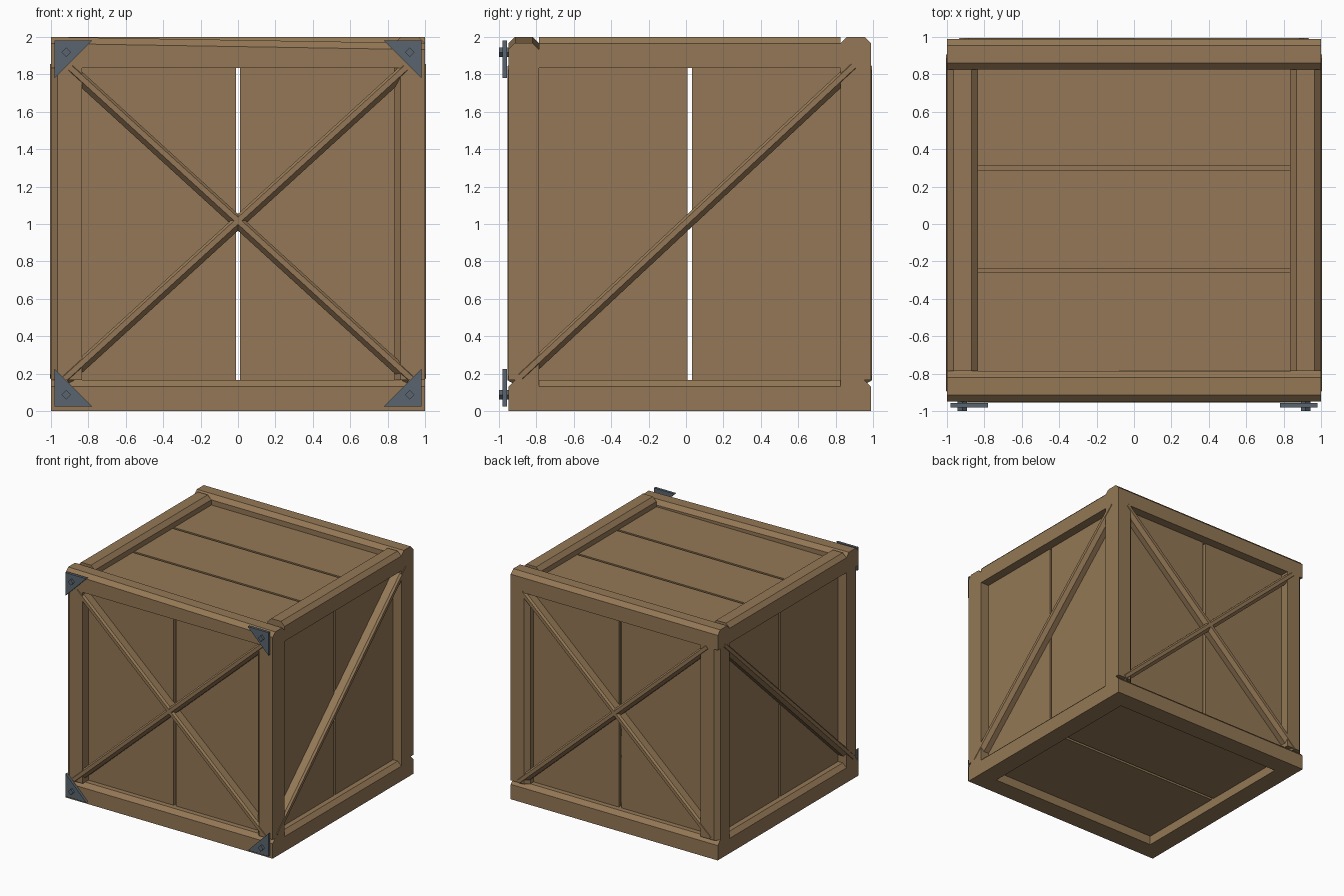
import bpy, bmesh, math
from mathutils import Vector

if "Cube" in bpy.data.objects:
    bpy.data.objects.remove(bpy.data.objects["Cube"])


def material(name, rgb):
    m = bpy.data.materials.new(name)
    m.diffuse_color = (*rgb, 1)
    m.use_nodes = True
    m.node_tree.nodes["Principled BSDF"].inputs["Base Color"].default_value = m.diffuse_color
    return m


WOOD = material("brown wood", (0.295, 0.187, 0.092))
STEEL = material("slate steel", (0.102, 0.13, 0.158))

# outer limits of the frame, timber width, chamfer
X0, X1, Y0, Y1, TOP = -1.0, 1.0, -0.95, 0.99, 2.0
W, C = 0.165, 0.035
YM = (Y0 + Y1) / 2


def prism(name, profile, start, end, place, mat=WOOD):
    """Extrude a (u, v) profile from start to end; place maps (u, v, w) to xyz."""
    bm = bmesh.new()
    a = [bm.verts.new(place(u, v, start)) for u, v in profile]
    b = [bm.verts.new(place(u, v, end)) for u, v in profile]
    bm.faces.new(a)
    bm.faces.new(b)
    n = len(a)
    for i in range(n):
        bm.faces.new((a[i], a[(i + 1) % n], b[(i + 1) % n], b[i]))
    bmesh.ops.recalc_face_normals(bm, faces=bm.faces)
    mesh = bpy.data.meshes.new(name)
    bm.to_mesh(mesh)
    bm.free()
    mesh.materials.append(mat)
    ob = bpy.data.objects.new(name, mesh)
    bpy.context.collection.objects.link(ob)
    return ob


def box(name, x, y, z):
    return prism(name, [(x[0], y[0]), (x[1], y[0]), (x[1], y[1]), (x[0], y[1])],
                 z[0], z[1], lambda u, v, w: (u, v, w))


# timber sections: u runs inward from the outer face, v runs up
top_section = [(0, TOP - W), (W, TOP - W), (W, TOP - C), (W - C, TOP), (C, TOP), (0, TOP - C)]
base_section = [(0, 0), (W, 0), (W, W), (C, W), (0, W - C)]

# horizontal rails
for side, y, s in (("front", Y0, 1), ("back", Y1, -1)):
    sag = 0.033 if side == "front" else 0
    prism(side + "_top_rail", top_section, X0, X1,
          lambda u, v, w: (w, y + s * u, v - (sag * (w + 1) / 2 if v > 1.9 else 0)))
    prism(side + "_base_rail", base_section, X0, X1, lambda u, v, w: (w, y + s * u, v))
for side, x, s in (("left", X0, 1), ("right", X1, -1)):
    prism(side + "_top_rail", top_section, Y0 + W, Y1 - W, lambda u, v, w: (x + s * u, w, v))
    prism(side + "_base_rail", base_section, Y0 + W, Y1 - W, lambda u, v, w: (x + s * u, w, v))

# corner posts, each chamfered on its outward left edge
for side, y, s in (("front", Y0, 1), ("back", Y1, -1)):
    for hand, x in (("left", X0), ("right", X1 - W)):
        section = [(C, 0), (W, 0), (W, W), (0, W), (0, C)]
        prism(side + "_" + hand + "_post", section, W, TOP - W,
              lambda u, v, w: (x + u, y + s * v, w))

# recessed boards with gaps
REC, T, GAP = 0.08, 0.03, 0.012
low, high = 0.08, 1.92
for side, y in (("front", Y0 + REC), ("back", Y1 - REC - T)):
    box(side + "_board_left", (-0.9, -GAP), (y, y + T), (low, high))
    box(side + "_board_right", (GAP, 0.9), (y, y + T), (low, high))
for side, x in (("left", X0 + REC), ("right", X1 - REC - T)):
    box(side + "_board_front", (x, x + T), (Y0 + 0.1, YM - GAP), (low, high))
    box(side + "_board_back", (x, x + T), (YM + GAP, Y1 - 0.1), (low, high))
for i, (a, b) in enumerate(((Y0 + 0.1, -0.26), (-0.24, 0.29), (0.31, Y1 - 0.1))):
    box("lid_board_%d" % i, (-0.9, 0.9), (a, b), (TOP - REC - T, TOP - REC))
for i, (a, b) in enumerate(((Y0 + 0.1, YM - GAP), (YM + GAP, Y1 - 0.1))):
    box("floor_board_%d" % i, (-0.9, 0.9), (a, b), (REC, REC + T))


# diagonal braces, slightly proud of the frame
def brace(name, p, q, wall):
    """p, q are (h, z) ends; wall maps (h, depth, z) to xyz, depth positive inward."""
    p, q = Vector(p), Vector(q)
    d = (q - p).normalized()
    n = Vector((-d.y, d.x)) if d.x > 0 else Vector((d.y, -d.x))
    section = [(-0.033, 0.085), (-0.033, 0.03), (-0.008, -0.004),
               (0.02, -0.004), (0.033, 0.012), (0.033, 0.085)]

    def place(u, v, w):
        c = p + d * w + n * u
        return wall(c.x, v, c.y)
    prism(name, section, 0, (q - p).length, place)


for side, y, s in (("front", Y0, 1), ("back", Y1, -1)):
    wall = lambda h, v, z: (h, y + s * v, z)
    brace(side + "_brace_falling", (-0.9, 1.83), (0.92, 0.17), wall)
    brace(side + "_brace_rising", (-0.92, 0.17), (0.9, 1.83), wall)
for side, x, s in (("left", X0, 1), ("right", X1, -1)):
    brace(side + "_brace", (-0.88, 0.18), (0.9, 1.84), lambda h, v, z: (x + s * v, h, z))

# steel corner brackets with square bolts
for sx, hand in ((-1, "left"), (1, "right")):
    for sz, level in ((-1, "lower"), (1, "upper")):
        cx, cz = sx * 0.98, (1.98 if sz > 0 else 0.025)
        place = lambda u, v, w: (cx - sx * u, w, cz - sz * v)
        name = level + "_" + hand
        prism(name + "_bracket", [(0, 0), (0.2, 0), (0, 0.2)], -0.98, -0.957, place, STEEL)
        r = 0.026
        prism(name + "_bolt", [(0.062 + r * math.cos(k * math.pi / 2),
                                0.062 + r * math.sin(k * math.pi / 2)) for k in range(4)],
              -1.0, -0.948, place, STEEL)
